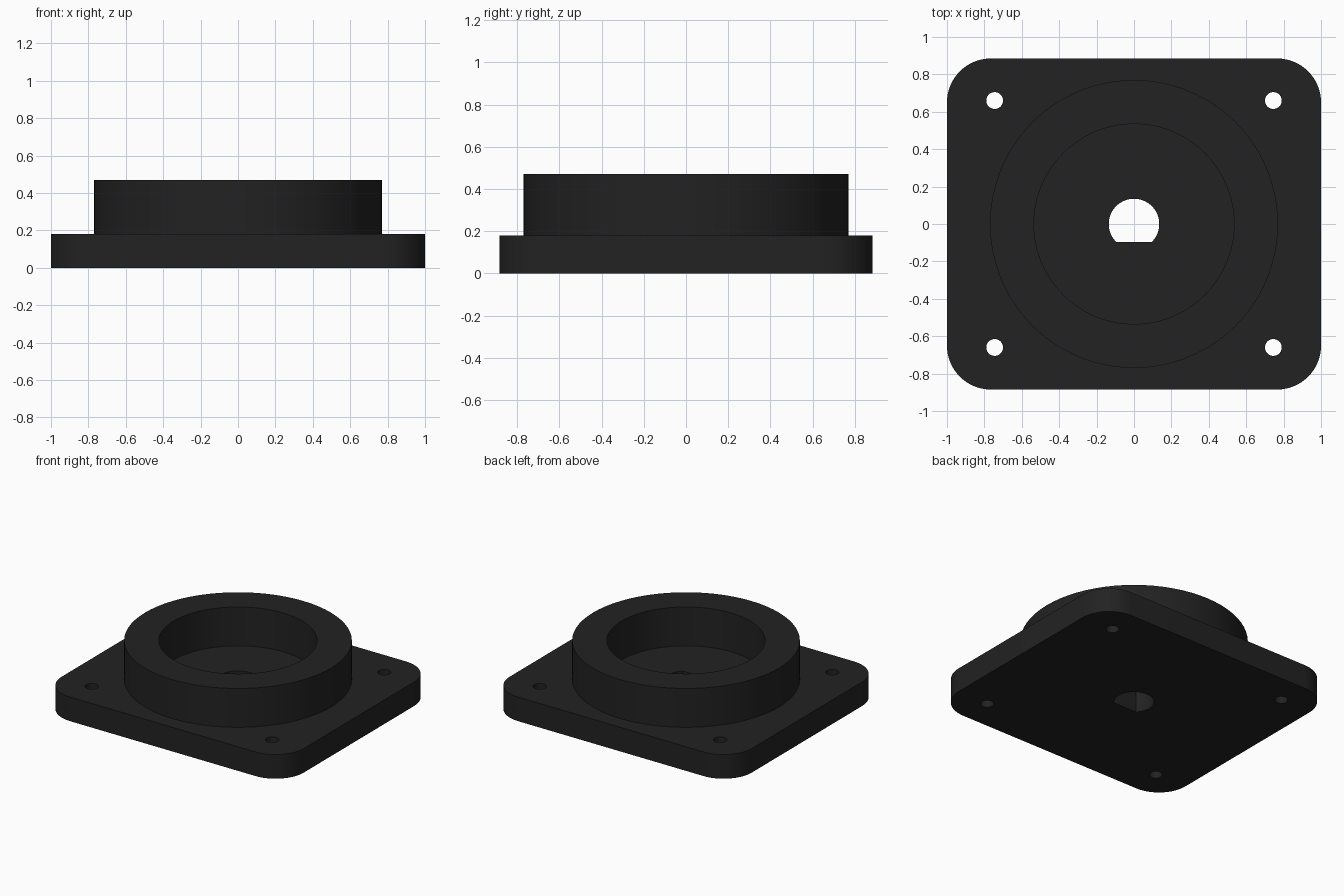
import bpy, bmesh, math

if "Cube" in bpy.data.objects:
    bpy.data.objects.remove(bpy.data.objects["Cube"])

PLATE_TOP, RING_TOP = 0.18, 0.47

black = bpy.data.materials.new("matte black")
black.diffuse_color = (0.016, 0.016, 0.016, 1)
black.use_nodes = True
black.node_tree.nodes["Principled BSDF"].inputs["Base Color"].default_value = black.diffuse_color


def arc(cx, cy, r, a0, a1, n):
    """n + 1 points on an arc, angles in radians."""
    return [(cx + r * math.cos(a0 + (a1 - a0) * i / n),
             cy + r * math.sin(a0 + (a1 - a0) * i / n)) for i in range(n + 1)]


def circle(cx, cy, r, n):
    return arc(cx, cy, r, 0, 2 * math.pi, n)[:-1]


def rounded_rect(hx, hy, r, n):
    pts = []
    for k, (sx, sy) in enumerate([(1, 1), (-1, 1), (-1, -1), (1, -1)]):
        a = k * math.pi / 2
        pts += arc(sx * (hx - r), sy * (hy - r), r, a, a + math.pi / 2, n)
    return pts


def extruded_part(name, loops, z0, z1):
    """Fill an outline with holes, then extrude it from z0 to z1."""
    bm = bmesh.new()
    edges = []
    for loop in loops:
        vs = [bm.verts.new((x, y, z0)) for x, y in loop]
        edges += [bm.edges.new((vs[i - 1], vs[i])) for i in range(len(vs))]
    bmesh.ops.triangle_fill(bm, edges=edges, use_beauty=True, use_dissolve=False)
    ext = bmesh.ops.extrude_face_region(bm, geom=bm.faces[:], use_keep_orig=True)
    top = [g for g in ext["geom"] if isinstance(g, bmesh.types.BMVert)]
    bmesh.ops.translate(bm, verts=top, vec=(0, 0, z1 - z0))
    bmesh.ops.recalc_face_normals(bm, faces=bm.faces[:])
    me = bpy.data.meshes.new(name)
    bm.to_mesh(me)
    bm.free()
    me.materials.append(black)
    ob = bpy.data.objects.new(name, me)
    bpy.context.collection.objects.link(ob)
    bpy.ops.object.select_all(action='DESELECT')
    ob.select_set(True)
    bpy.context.view_layer.objects.active = ob
    bpy.ops.object.shade_smooth_by_angle(angle=math.radians(30))
    return ob


# Mounting plate: rounded corners, four screw holes, D-shaped shaft hole
flat = math.asin(-0.095 / 0.135)
shaft_hole = arc(0, 0, 0.135, flat, math.pi - flat, 40)
screw_holes = [circle(sx * 0.745, sy * 0.66, 0.045, 32)
               for sx in (-1, 1) for sy in (-1, 1)]
extruded_part("mounting_plate",
              [rounded_rect(1.0, 0.885, 0.235, 16), shaft_hole] + screw_holes,
              0, PLATE_TOP)

# Raised collar around the shaft hole
extruded_part("collar_ring",
              [circle(0, 0, 0.77, 72), circle(0, 0, 0.535, 72)],
              PLATE_TOP, RING_TOP)
